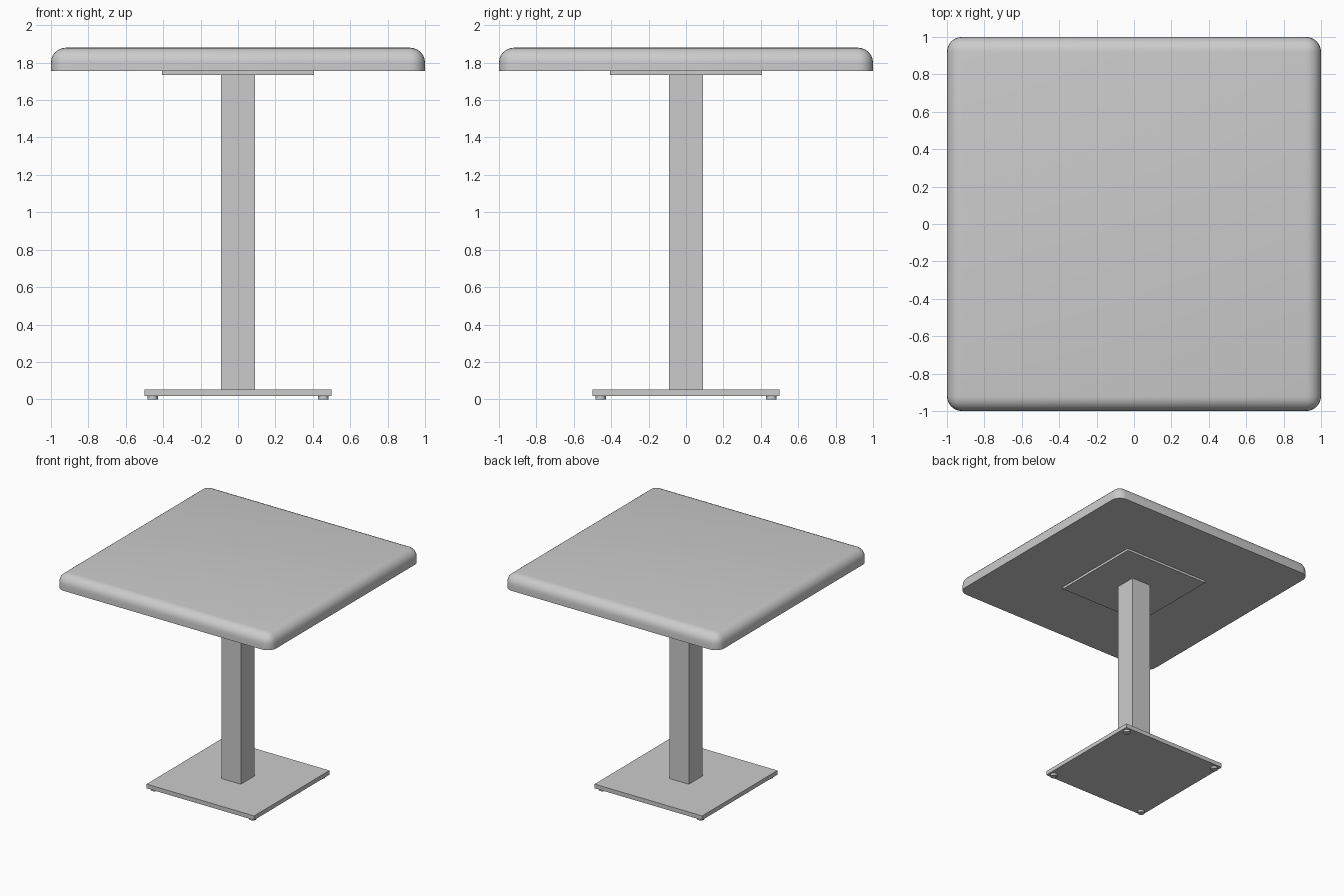
import bpy, bmesh
from math import radians

if "Cube" in bpy.data.objects:
    bpy.data.objects.remove(bpy.data.objects["Cube"])


def box(name, half, z0, z1):
    bpy.ops.mesh.primitive_cube_add(size=1, location=(0, 0, (z0 + z1) / 2))
    ob = bpy.context.object
    ob.name = name
    ob.scale = (2 * half, 2 * half, z1 - z0)
    bpy.ops.object.transform_apply(location=True, rotation=False, scale=True)
    return ob


# Table top: rounded upright corners and upper rim, sharp underside
top = box("table_top", 1.0, 1.755, 1.88)
bm = bmesh.new()
bm.from_mesh(top.data)
edges = [e for e in bm.edges if max(v.co.z for v in e.verts) > 1.8]
bmesh.ops.bevel(bm, geom=edges, offset=0.08, offset_type='OFFSET',
                segments=6, profile=0.5, affect='EDGES')
bm.to_mesh(top.data)
bm.free()
bpy.ops.object.shade_smooth_by_angle(angle=radians(40))

# Mounting plate, column and floor plate
box("mounting_plate", 0.405, 1.735, 1.755)
box("column", 0.09, 0.053, 1.735)
box("base_plate", 0.5, 0.018, 0.053)

# Levelling feet under the base corners
for sx in (-1, 1):
    for sy in (-1, 1):
        bpy.ops.mesh.primitive_cylinder_add(
            vertices=16, radius=0.028, depth=0.018,
            location=(sx * 0.457, sy * 0.457, 0.009))
        foot = bpy.context.object
        foot.name = f"foot_{'left' if sx < 0 else 'right'}_{'front' if sy < 0 else 'back'}"
        bpy.ops.object.shade_smooth_by_angle(angle=radians(30))
